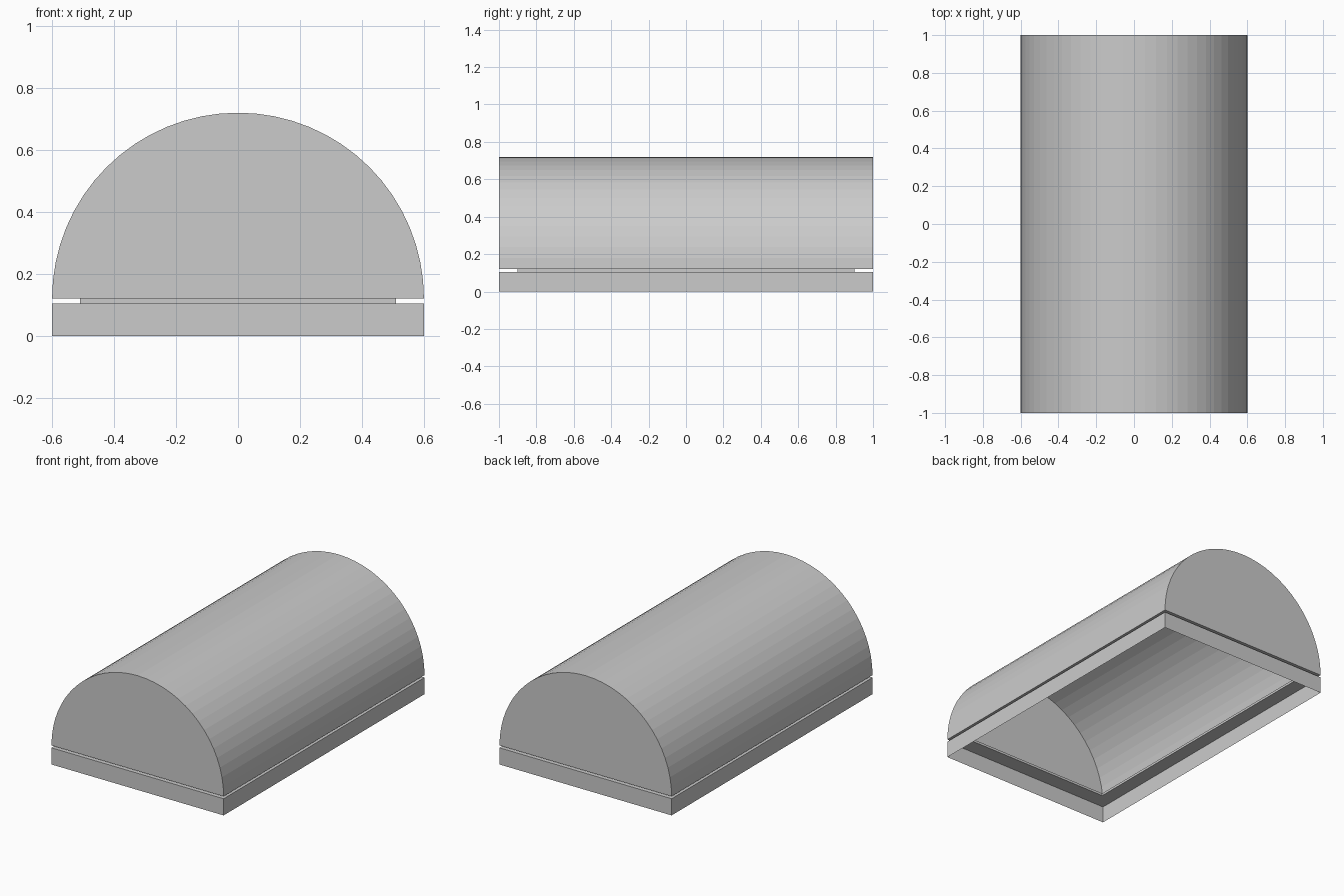
import bpy, bmesh, math

if "Cube" in bpy.data.objects:
    bpy.data.objects.remove(bpy.data.objects["Cube"])

HX, HY = 0.6, 1.0        # half width and half length
IX, IY = 0.51, 0.9       # recessed neck
Z_BASE, Z_LID = 0.105, 0.12
SEGMENTS = 32


def make_object(name, bm):
    mesh = bpy.data.meshes.new(name)
    bm.to_mesh(mesh)
    bm.free()
    bpy.context.collection.objects.link(bpy.data.objects.new(name, mesh))


def ring_stack(name, rings):
    """Skin a stack of rectangular rings given as (half x, half y, z)."""
    bm = bmesh.new()
    loops = [[bm.verts.new((sx * x, sy * y, z))
              for sx, sy in ((-1, -1), (1, -1), (1, 1), (-1, 1))]
             for x, y, z in rings]
    for low, high in zip(loops, loops[1:]):
        for i in range(4):
            j = (i + 1) % 4
            bm.faces.new((low[i], low[j], high[j], high[i]))
    make_object(name, bm)


# Open-bottomed base skirt with the thin recessed groove above it
ring_stack("base_skirt", [(HX, HY, 0), (HX, HY, Z_BASE), (IX, IY, Z_BASE),
                          (IX, IY, Z_LID), (HX, HY, Z_LID)])

# Half-round hollow lid with flat ends
bm = bmesh.new()
arcs = []
for y in (-HY, HY):
    arcs.append([bm.verts.new((HX * math.cos(math.pi * i / SEGMENTS), y,
                               Z_LID + HX * math.sin(math.pi * i / SEGMENTS)))
                 for i in range(SEGMENTS + 1)])
front, back = arcs
for i in range(SEGMENTS):
    bm.faces.new((front[i], back[i], back[i + 1], front[i + 1]))
bm.faces.new(front[::-1])
bm.faces.new(back)
bmesh.ops.recalc_face_normals(bm, faces=bm.faces)
# Make sure normals point outward on the open shell
bm.faces.ensure_lookup_table()
if bm.faces[SEGMENTS // 2].normal.z < 0:
    bmesh.ops.reverse_faces(bm, faces=bm.faces)
make_object("vaulted_lid", bm)
